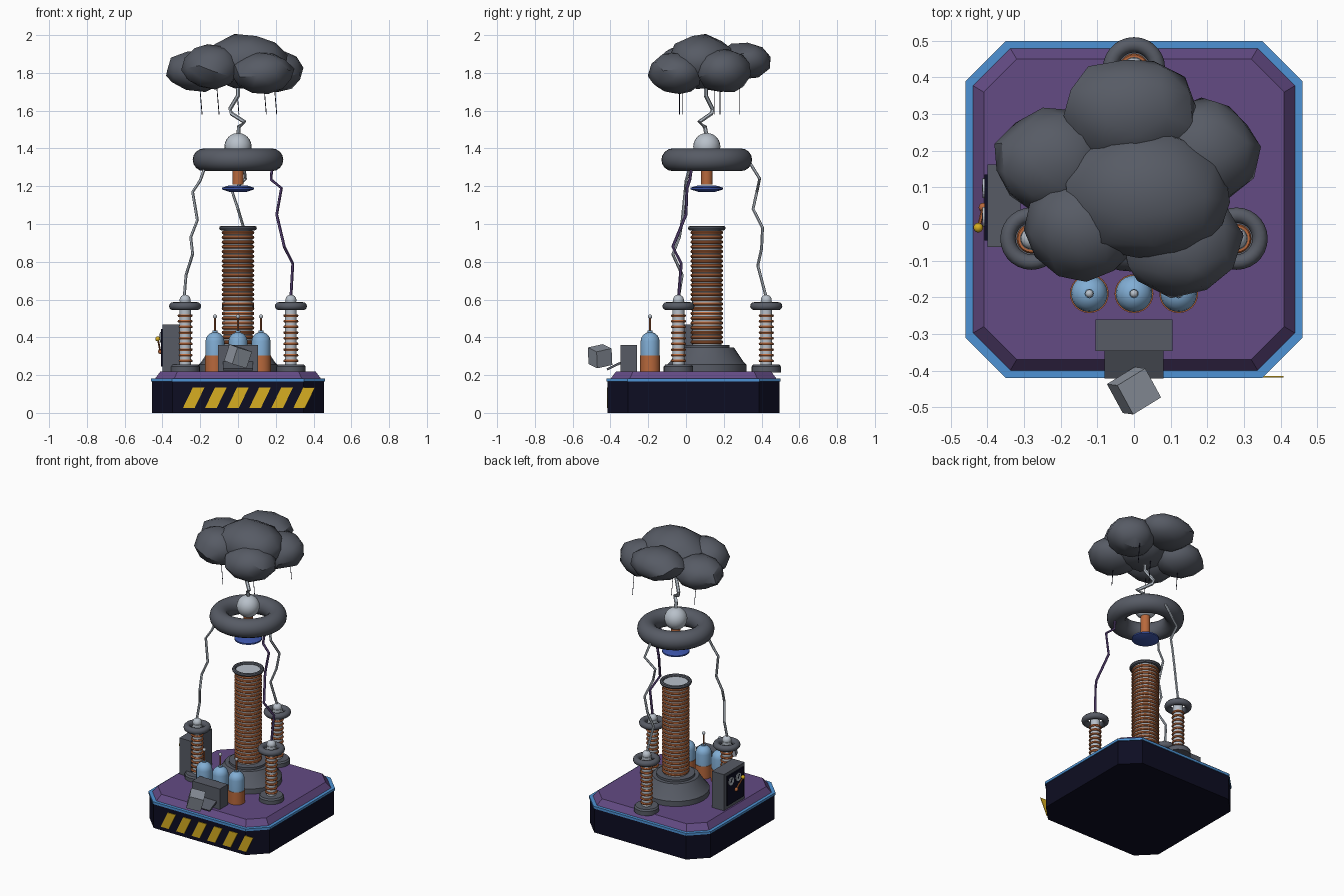
import bpy, bmesh, math, random
from mathutils import Vector, Matrix, Euler

if "Cube" in bpy.data.objects:
    bpy.data.objects.remove(bpy.data.objects["Cube"])

random.seed(4)


def mat(name, r, g, b):
    m = bpy.data.materials.new(name)
    m.diffuse_color = (r, g, b, 1)
    m.use_nodes = True
    m.node_tree.nodes["Principled BSDF"].inputs["Base Color"].default_value = m.diffuse_color
    return m


NAVY = mat("navy", 0.004, 0.004, 0.016)
RIM = mat("rim_blue", 0.075, 0.29, 0.66)
PURPLE = mat("purple", 0.125, 0.07, 0.23)
GREY = mat("dark_grey", 0.095, 0.105, 0.13)
COPPER = mat("copper", 0.48, 0.14, 0.045)
SILVER = mat("silver", 0.48, 0.53, 0.59)
GLASS = mat("glass_blue", 0.22, 0.42, 0.66)
YELLOW = mat("yellow", 0.68, 0.42, 0.015)
DEEP = mat("deep_blue", 0.045, 0.09, 0.40)
STEEL = mat("steel", 0.27, 0.30, 0.35)


def finish(bm, name, m, smooth=True):
    bmesh.ops.recalc_face_normals(bm, faces=bm.faces[:])
    me = bpy.data.meshes.new(name)
    bm.to_mesh(me)
    bm.free()
    ob = bpy.data.objects.new(name, me)
    bpy.context.collection.objects.link(ob)
    me.materials.append(m)
    if smooth:
        bpy.ops.object.select_all(action='DESELECT')
        ob.select_set(True)
        bpy.context.view_layer.objects.active = ob
        bpy.ops.object.shade_smooth_by_angle(angle=math.radians(35))
    return ob


def lathe(name, m, profile, xy=(0, 0), n=24):
    """Solid of revolution from (radius, height) points, capped at both ends."""
    bm = bmesh.new()
    rings = [[bm.verts.new((xy[0] + r * math.cos(2 * math.pi * i / n),
                            xy[1] + r * math.sin(2 * math.pi * i / n), z))
              for i in range(n)] for r, z in profile]
    for a, b in zip(rings, rings[1:]):
        for i in range(n):
            bm.faces.new((a[i], a[(i + 1) % n], b[(i + 1) % n], b[i]))
    bm.faces.new(rings[0])
    bm.faces.new(rings[-1])
    return finish(bm, name, m)


def rings(name, m, major, minor, heights, xy, n=24, k=8):
    """One or more tori stacked along z."""
    bm = bmesh.new()
    for z in heights:
        g = [[bm.verts.new((xy[0] + (major + minor * math.cos(2 * math.pi * j / k)) * math.cos(2 * math.pi * i / n),
                            xy[1] + (major + minor * math.cos(2 * math.pi * j / k)) * math.sin(2 * math.pi * i / n),
                            z + minor * math.sin(2 * math.pi * j / k)))
              for j in range(k)] for i in range(n)]
        for i in range(n):
            for j in range(k):
                a, b = g[i], g[(i + 1) % n]
                bm.faces.new((a[j], b[j], b[(j + 1) % k], a[(j + 1) % k]))
    return finish(bm, name, m)


def ball(name, m, loc, r):
    bm = bmesh.new()
    bmesh.ops.create_uvsphere(bm, u_segments=20, v_segments=12, radius=r,
                              matrix=Matrix.Translation(loc))
    return finish(bm, name, m)


def box(name, m, loc, size, rot=(0, 0, 0)):
    bm = bmesh.new()
    bmesh.ops.create_cube(bm, size=1, matrix=Matrix.LocRotScale(Vector(loc), Euler(rot), Vector(size)))
    return finish(bm, name, m, False)


def rod(name, m, pts, r, sides=6):
    """Jointed rod through the given points."""
    bm = bmesh.new()
    pts = [Vector(p) for p in pts]
    prev = None
    for i, p in enumerate(pts):
        d = (pts[min(i + 1, len(pts) - 1)] - pts[max(i - 1, 0)]).normalized()
        u = d.cross(Vector((0.3, 1, 0))).normalized() if abs(d.z) > 0.5 else d.cross(Vector((0, 0, 1))).normalized()
        v = d.cross(u)
        cur = [bm.verts.new(p + r * (math.cos(2 * math.pi * k / sides) * u + math.sin(2 * math.pi * k / sides) * v))
               for k in range(sides)]
        if prev:
            for k in range(sides):
                bm.faces.new((prev[k], prev[(k + 1) % sides], cur[(k + 1) % sides], cur[k]))
        else:
            bm.faces.new(cur)
        prev = cur
    bm.faces.new(prev)
    return finish(bm, name, m, False)


def slab(name, m, levels, cy=0.04, chamfer=0.11):
    """Square with cut corners, lofted through (half width, z) levels."""
    bm = bmesh.new()
    prev = None
    for h, z in levels:
        c = h - chamfer + (0.46 - h) * 0.4
        cur = [bm.verts.new((x, y + cy, z)) for x, y in
               ((c, -h), (h, -c), (h, c), (c, h), (-c, h), (-h, c), (-h, -c), (-c, -h))]
        if prev:
            for i in range(8):
                bm.faces.new((prev[i], prev[(i + 1) % 8], cur[(i + 1) % 8], cur[i]))
        else:
            bm.faces.new(cur)
        prev = cur
    bm.faces.new(prev)
    return finish(bm, name, m, False)


# Platform
slab("platform_body", NAVY, [(0.455, 0), (0.455, 0.166)])
slab("platform_rim", RIM, [(0.46, 0.165), (0.46, 0.181)])
slab("platform_deck", PURPLE, [(0.44, 0.18), (0.41, 0.22)])

# Hazard stripes on the front
bm = bmesh.new()
for i in range(6):
    x = -0.292 + i * 0.117
    face = bm.faces.new([bm.verts.new(p) for p in
                         ((x, -0.415, 0.025), (x + 0.062, -0.415, 0.025),
                          (x + 0.115, -0.415, 0.135), (x + 0.053, -0.415, 0.135))])
    ext = bmesh.ops.extrude_face_region(bm, geom=[face])
    bmesh.ops.translate(bm, vec=(0, -0.004, 0), verts=[v for v in ext["geom"] if isinstance(v, bmesh.types.BMVert)])
finish(bm, "hazard_stripes", YELLOW, False)

# Main coil
C = (0, 0.11)
lathe("main_base", GREY, [(0.21, 0.215), (0.21, 0.255), (0.195, 0.27), (0.145, 0.345), (0.12, 0.345), (0.12, 0.36)], C)
lathe("main_core", SILVER, [(0.078, 0.35), (0.078, 0.975)], C)
rings("main_winding", COPPER, 0.077, 0.0095, [0.375 + 0.0252 * i for i in range(24)], C)
rings("main_flange", GREY, 0.088, 0.012, [0.978], C)

# Floating discharge terminal
rings("terminal_ring", GREY, 0.18, 0.06, [1.34], C, 40, 16)
ball("terminal_ball", SILVER, (0, 0.11, 1.41), 0.072)
lathe("terminal_stem", COPPER, [(0.03, 1.21), (0.03, 1.39)], C)
lathe("terminal_dish", DEEP, [(0.045, 1.17), (0.085, 1.183), (0.085, 1.192), (0.045, 1.205)], C)

# Small coils
for tag, p in (("left", (-0.28, -0.04)), ("right", (0.28, -0.04)), ("back", (0, 0.425))):
    lathe(tag + "_coil_base", GREY, [(0.078, 0.215), (0.078, 0.245), (0.07, 0.255)], p)
    lathe(tag + "_coil_core", SILVER, [(0.031, 0.25), (0.031, 0.59)], p, 16)
    rings(tag + "_coil_winding", COPPER, 0.033, 0.0075, [0.275 + 0.03 * i for i in range(9)], p, 20, 6)
    rings(tag + "_coil_ring", GREY, 0.064, 0.021, [0.565], p, 28, 12)
    ball(tag + "_coil_ball", SILVER, (*p, 0.597), 0.029)

# Capacitor jars
for i, x in enumerate((-0.122, 0, 0.122)):
    p = (x, -0.19)
    lathe(f"jar_{i}_foil", COPPER, [(0.053, 0.218), (0.053, 0.305)], p)
    dome = [(0.05 * math.cos(a), 0.38 + 0.048 * math.sin(a)) for a in (0, 0.35, 0.7, 1.05, 1.35)]
    lathe(f"jar_{i}_glass", GLASS, [(0.05, 0.30)] + dome, p)
    lathe(f"jar_{i}_cap", GLASS, [(0.013, 0.42), (0.013, 0.435)], p, 12)
    lathe(f"jar_{i}_rod", COPPER, [(0.005, 0.42), (0.005, 0.51)], p, 8)
    ball(f"jar_{i}_knob", SILVER, (*p, 0.51), 0.011)

# Front console with sloping tray and floating cube
box("console", GREY, (0, -0.303, 0.29), (0.21, 0.086, 0.14))
box("console_tray", GREY, (0, -0.381, 0.248), (0.16, 0.083, 0.012), (0.45, 0, 0))
box("floating_cube", STEEL, (0, -0.455, 0.30), (0.092, 0.092, 0.092), (0.2, 0.25, 0.55))

# Side control cabinet with gauges and lever
box("cabinet", GREY, (-0.355, 0.05, 0.342), (0.09, 0.225, 0.25))
box("cabinet_panel", NAVY, (-0.404, 0.045, 0.345), (0.009, 0.18, 0.20))
for i, y in enumerate((0.098, 0.02)):
    rod(f"gauge_{i}", SILVER, [(-0.40, y, 0.40), (-0.413, y, 0.40)], 0.027, 20)
    box(f"gauge_needle_{i}", NAVY, (-0.414, y, 0.406), (0.003, 0.005, 0.03), (0.5, 0, 0))
ball("lever_pivot", COPPER, (-0.411, 0.045, 0.325), 0.013)
rod("lever_arm", COPPER, [(-0.411, 0.045, 0.325), (-0.424, -0.01, 0.39)], 0.005)
ball("lever_knob", YELLOW, (-0.425, -0.01, 0.392), 0.013)

# Electric arcs
rod("left_arc", SILVER, [(-0.175, 0.02, 1.30), (-0.20, 0.00, 1.23), (-0.24, -0.005, 1.17), (-0.215, -0.02, 1.02),
                         (-0.25, -0.035, 0.93), (-0.24, -0.07, 0.84), (-0.275, -0.02, 0.73), (-0.285, -0.04, 0.61)], 0.008)
rod("right_arc", PURPLE, [(0.18, 0.03, 1.30), (0.175, 0.02, 1.235), (0.23, 0.005, 1.19), (0.205, 0.0, 1.05),
                          (0.245, -0.07, 0.88), (0.29, -0.025, 0.79), (0.28, -0.04, 0.61)], 0.008)
rod("back_arc", SILVER, [(0.03, 0.34, 1.32), (0.04, 0.39, 1.24), (-0.03, 0.375, 1.17), (0.0, 0.355, 1.08),
                         (0.03, 0.405, 0.98), (0.01, 0.40, 0.87), (-0.02, 0.38, 0.78), (0, 0.425, 0.61)], 0.008)
rod("cloud_bolt", SILVER, [(0, 0.105, 1.74), (0, 0.105, 1.68), (-0.042, 0.14, 1.61), (-0.035, 0.135, 1.585),
                           (0.035, 0.07, 1.54), (0.005, 0.10, 1.515), (0, 0.11, 1.46)], 0.011)

# Storm cloud lumps: centre and radii
for i, (c, r) in enumerate((
        ((0.04, 0.08, 1.86), (0.23, 0.18, 0.145)),
        ((-0.01, 0.31, 1.865), (0.18, 0.145, 0.10)),
        ((-0.22, 0.17, 1.81), (0.165, 0.145, 0.11)),
        ((0.19, 0.20, 1.81), (0.15, 0.145, 0.115)),
        ((-0.14, -0.01, 1.83), (0.155, 0.145, 0.12)),
        ((0.13, -0.05, 1.80), (0.165, 0.15, 0.11)))):
    bm = bmesh.new()
    bmesh.ops.create_icosphere(bm, subdivisions=2, radius=1)
    turn = Euler([random.uniform(0, 3) for _ in range(3)]).to_matrix()
    for v in bm.verts:
        q = turn @ v.co * random.uniform(0.95, 1.06)
        v.co = Vector(c) + Vector((q.x * r[0], q.y * r[1], q.z * r[2]))
    finish(bm, f"cloud_lump_{i}", GREY)

# Rain streaks
for i, (x, y) in enumerate(((-0.195, 0.18), (-0.105, -0.02), (0.145, -0.035), (0.20, 0.285), (0.0, 0.15))):
    rod(f"rain_{i}", NAVY, [(x - 0.01, y, 1.76), (x + 0.005, y, 1.58)], 0.0022, 4)
